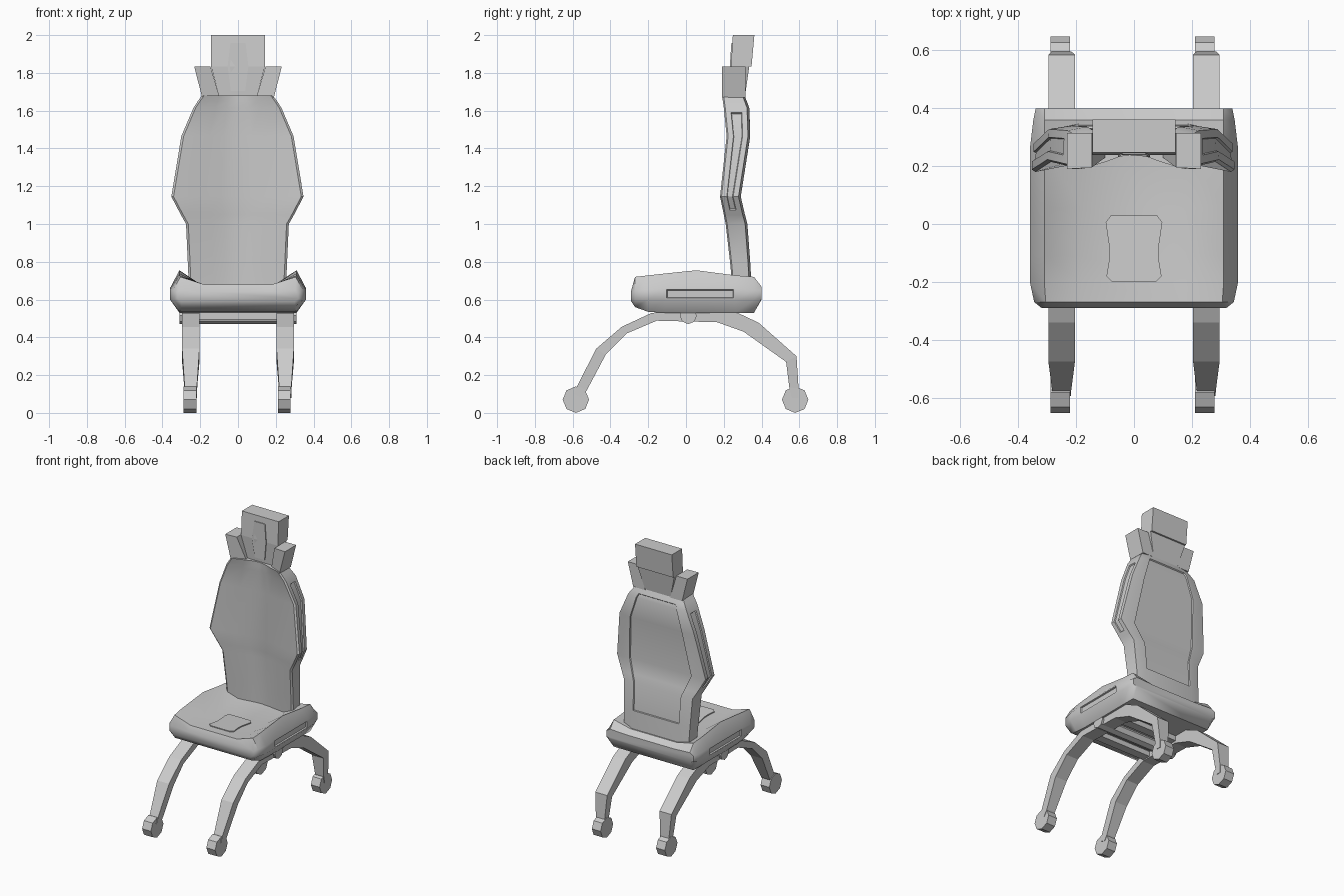
import bpy, bmesh
from math import radians

if "Cube" in bpy.data.objects:
    bpy.data.objects.remove(bpy.data.objects["Cube"])


def loft(name, rings, insets=(), smooth=None):
    """Skin matching closed rings, cap the ends, then sink panels.
    insets: (first_ring, last_ring, first_col, last_col, thickness, depth)"""
    bm = bmesh.new()
    rows = [[bm.verts.new(p) for p in r] for r in rings]
    n = len(rings[0])
    grid = [[bm.faces.new((a[j], a[(j + 1) % n], b[(j + 1) % n], b[j])) for j in range(n)]
            for a, b in zip(rows, rows[1:])]
    bm.faces.new(rows[0])
    bm.faces.new(rows[-1])
    bmesh.ops.recalc_face_normals(bm, faces=bm.faces)
    for i0, i1, j0, j1, thick, depth in insets:
        faces = [grid[i][j] for i in range(i0, i1) for j in range(j0, j1)]
        # inset first, then push in, so the recess has crisp walls
        bmesh.ops.inset_region(bm, faces=faces, thickness=thick, use_even_offset=True)
        bmesh.ops.inset_region(bm, faces=faces, thickness=0.003, depth=-depth,
                               use_even_offset=True)
    me = bpy.data.meshes.new(name)
    bm.to_mesh(me)
    bm.free()
    ob = bpy.data.objects.new(name, me)
    bpy.context.collection.objects.link(ob)
    if smooth:
        bpy.ops.object.select_all(action='DESELECT')
        ob.select_set(True)
        bpy.context.view_layer.objects.active = ob
        bpy.ops.object.shade_smooth_by_angle(angle=radians(smooth))
    return ob


def box(name, x0, x1, y0, y1, z0, z1):
    return loft(name, [[(x0, y0, z), (x1, y0, z), (x1, y1, z), (x0, y1, z)] for z in (z0, z1)])


def x_cylinder(name, loc, radius, length):
    bpy.ops.mesh.primitive_cylinder_add(vertices=8, radius=radius, depth=length,
                                        location=loc, rotation=(0, radians(90), 0))
    bpy.context.object.name = name


def mirrored(half):
    """Full symmetric outline from its right half."""
    return half + [(-x, v) for x, v in reversed(half)]


# Seat: cross-sections from front to back
# y, bottom width, side width, z: bottom, side low, side high, wing tip, dished centre
seat_rows = [
    (-.29, .30, .32, .590, .605, .635, .648, .642),
    (-.27, .30, .345, .56, .60, .65, .720, .680),
    (-.20, .31, .36, .535, .60, .652, .728, .675),
    (-.11, .31, .36, .53, .60, .66, .738, .668),
    (.055, .31, .36, .53, .60, .66, .755, .662),
    (.26, .31, .36, .53, .60, .66, .728, .670),
    (.36, .31, .348, .53, .60, .65, .720, .690),
    (.40, .31, .34, .600, .61, .65, .668, .662),
]
seat_rings = []
for y, wb, w, zb, z1, z2, zt, zc in seat_rows:
    half = [(wb, zb), (w, z1), (w, z2), (min(.31, wb + .005), zt), (.18, zc)]
    seat_rings.append([(x, y, z) for x, z in mirrored(half)])
loft("seat", seat_rings, [(3, 5, 1, 2, .008, .010), (3, 5, 7, 8, .008, .010)], 45)

# Thin waisted panel on the seat
pad = mirrored([(.075, -.20), (.095, -.18), (.085, -.12), (.085, -.08), (.098, .005), (.08, .03)])
loft("seat_panel", [[(x, y, .664 + (.03 - y) * .05 + dz) for x, y in pad] for dz in (-.02, .005)])

# Backrest: levels from bottom to top (z, half width, front y, back y, hollow depth)
back_rows = [
    (.62, .255, .250, .350, .02), (.80, .263, .233, .340, .035), (1.0, .272, .210, .325, .05),
    (1.05, .30, .200, .312, .058), (1.145, .35, .180, .290, .065), (1.465, .297, .215, .340, .04),
    (1.615, .233, .200, .335, .04), (1.65, .21, .195, .322, .045), (1.68, .188, .190, .310, .05),
]
back_rings = []
for z, w, yf, yb, d in back_rows:
    half = [(.25 * w, yf + .85 * d), (.5 * w, yf + .5 * d), (w - .012, yf),
            (w, yf + .008), (w - .006, yb - .012), (.72 * w, yb)]
    back_rings.append([(-.003, yf + d, z)] + [(x - .003, y, z) for x, y in mirrored(half)])
loft("backrest", back_rings,
     [(1, 7, 6, 7, .012, .008), (3, 6, 4, 5, .028, .008), (3, 6, 8, 9, .028, .008)], 30)

# Headrest: tapered neck and overhanging block
loft("headrest_neck", [[(-w, yf, z), (w, yf, z), (w, yb, z), (-w, yb, z)]
                       for z, w, yf, yb in ((1.66, .095, .25, .31), (1.835, .143, .238, .335))])
loft("headrest", [[(-.143, yf, z), (.143, yf, z), (.143, yb, z), (-.143, yb, z)]
                  for z, yf, yb in ((1.835, .238, .347), (2.0, .248, .362))])
# Tapered panel following the headrest front
face = mirrored([(.038, 1.705), (.055, 1.835), (.04, 1.958)])
loft("headrest_panel", [[(x, .238 + abs(z - 1.835) * .065 + dy, z) for x, z in face]
                        for dy in (-.006, .02)])

# Undercarriage: arched leg pairs as (top y, top z, underside y, underside z, half width)
leg_path = [
    (-.595, .10, -.555, .08, .032), (-.575, .145, -.525, .12, .033), (-.475, .34, -.425, .308, .046),
    (-.34, .456, -.315, .42, .046), (-.18, .53, -.155, .488, .046), (.26, .536, .165, .48, .046),
    (.385, .477, .305, .43, .046), (.585, .30, .53, .27, .046), (.596, .13, .547, .135, .034),
    (.595, .08, .56, .08, .032),
]
for side, s in (("left", -1), ("right", 1)):
    cx = .25 * s
    loft(side + "_leg", [[(cx - w, a, b), (cx + w, a, b), (cx + w, c, d), (cx - w, c, d)]
                         for a, b, c, d, w in leg_path])
    for end, y in (("front", -.583), ("rear", .578)):
        x_cylinder(f"{side}_{end}_wheel", (cx - .005, y, .07), .07, .068)
    # Flared shoulder wing beside the headrest, following the backrest hollow at its foot
    loft(side + "_shoulder_wing",
         [[(s * a, ya, z), (s * b, .19, z), (s * b, .315, z), (s * a, .315, z)]
          for z, a, b, ya in ((1.67, .097, .19, .232), (1.835, .146, .232, .195))])

# Cross axle and slats joining the legs
x_cylinder("cross_axle", (0, .012, .515), .045, .62)
for name, y in (("front_slat", -.12), ("rear_slat", .14)):
    box(name, -.22, .22, y - .03, y + .03, .495, .535)
